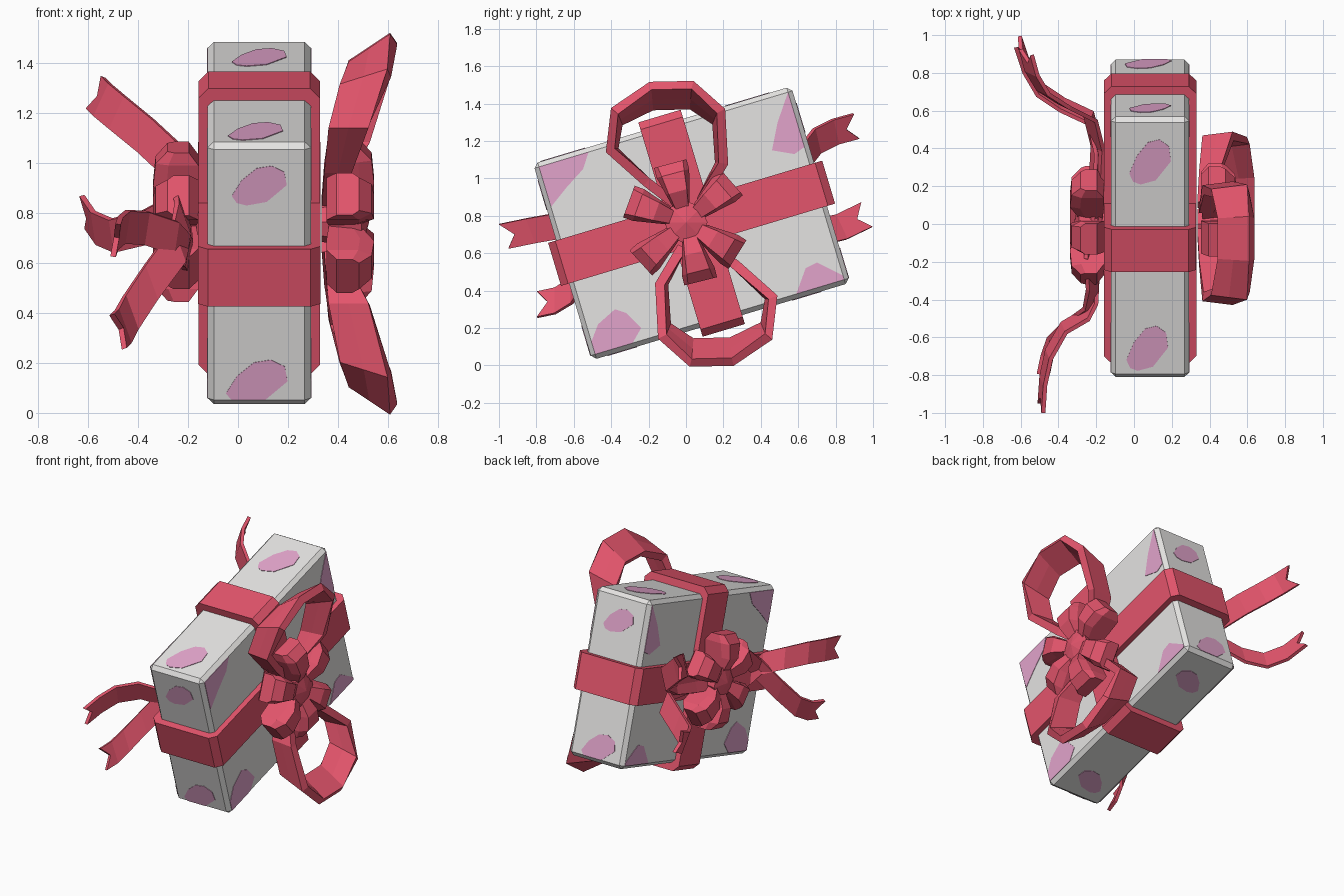
import bpy, bmesh, math
from mathutils import Vector, Matrix

if "Cube" in bpy.data.objects:
    bpy.data.objects.remove(bpy.data.objects["Cube"])

def material(name, rgb):
    m = bpy.data.materials.new(name)
    m.diffuse_color = (*rgb, 1)
    m.use_nodes = True
    m.node_tree.nodes["Principled BSDF"].inputs["Base Color"].default_value = m.diffuse_color
    return m

PAPER = material("pale grey paper", (0.78, 0.77, 0.76))
RED = material("ribbon red", (0.77, 0.09, 0.15))
PINK = material("pink spots", (0.76, 0.37, 0.60))

MID = Vector((0.085, 0.03, 0.76))          # centre of the parcel
TILT = Matrix.Translation(MID) @ Matrix.Rotation(math.radians(16.7), 4, 'X')
HX, HY, HZ = 0.207, 0.72, 0.548            # parcel half sizes
EDGE = 0.025                               # parcel chamfer

def finish(bm, name, mat, matrix=None):
    if matrix is not None:
        bm.transform(matrix)
    bmesh.ops.recalc_face_normals(bm, faces=bm.faces[:])
    me = bpy.data.meshes.new(name)
    bm.to_mesh(me)
    bm.free()
    me.materials.append(mat)
    ob = bpy.data.objects.new(name, me)
    bpy.context.collection.objects.link(ob)
    return ob

def block(name, half, bevel, mat, axis=None):
    """Tilted box, all edges chamfered or only those along one axis."""
    bm = bmesh.new()
    bmesh.ops.create_cube(bm, size=2)
    bmesh.ops.scale(bm, vec=half, verts=bm.verts[:])
    edges = [e for e in bm.edges if axis is None or
             abs((e.verts[0].co - e.verts[1].co)[axis]) > 1e-4]
    bmesh.ops.bevel(bm, geom=edges, offset=bevel, segments=1, affect='EDGES')
    return finish(bm, name, mat, TILT)

def plate(name, pts, normal):
    """Thin flat spot on a parcel side, kept inside the chamfered edge."""
    bm = bmesh.new()
    n = Vector(normal)
    verts = []
    for p in pts:
        q = [c if n[i] else max(EDGE - h, min(h - EDGE, c))
             for i, (c, h) in enumerate(zip(p, (HX, HY, HZ)))]
        verts.append(bm.verts.new(Vector(q) - n * 0.003))
    ext = bmesh.ops.extrude_face_region(bm, geom=[bm.faces.new(verts)])
    bmesh.ops.translate(bm, vec=n * 0.006,
                        verts=[v for v in ext["geom"] if isinstance(v, bmesh.types.BMVert)])
    return finish(bm, name, PINK, TILT)

def strip(name, pts, widths, thick, notch=0.0, matrix=None):
    """Ribbon with thickness along a path; widths are half-width vectors."""
    bm = bmesh.new()
    pts = [Vector(p) for p in pts]
    widths = [Vector(w) for w in widths]
    rings = []
    for i, (p, w) in enumerate(zip(pts, widths)):
        t = (pts[min(i + 1, len(pts) - 1)] - pts[max(i - 1, 0)]).normalized()
        n = t.cross(w).normalized() * thick / 2
        back = t * notch if i == len(pts) - 1 else Vector()
        rings.append([bm.verts.new(q) for q in (p - w + n, p + n - back, p + w + n,
                                                p + w - n, p - n - back, p - w - n)])
    for a, b in zip(rings, rings[1:]):
        for k in range(6):
            j = (k + 1) % 6
            bm.faces.new((a[k], a[j], b[j], b[k]))
    for r in (rings[0], rings[-1]):
        bm.faces.new((r[0], r[1], r[4], r[5]))
        bm.faces.new((r[1], r[2], r[3], r[4]))
    return finish(bm, name, RED, matrix)

# Parcel and the two crossing bands
block("parcel", (HX, HY, HZ), EDGE, PAPER)
block("long_band", (0.245, 0.765, 0.12), 0.04, RED, axis=2)
block("short_band", (0.243, 0.118, 0.598), 0.04, RED, axis=1)

# Spots on the two wide sides (y, z outlines)
SIDE_SPOTS = [
    [(-.82, 1.1), (-.53, 1.17), (-.55, 1.05), (-.64, .95), (-.72, .85), (-.76, .9)],
    [(.545, 1.49), (.49, 1.3), (.46, 1.15), (.58, 1.13), (.64, 1.17), (.57, 1.45)],
    [(-.53, .12), (-.47, .22), (-.38, .3), (-.32, .28), (-.24, .2), (-.28, .1), (-.5, .03)],
    [(.59, .38), (.64, .52), (.7, .55), (.84, .48), (.85, .44)],
]
to_local = TILT.inverted()
for i, spot in enumerate(SIDE_SPOTS):
    for s, side in ((1, "right"), (-1, "left")):
        plate(f"{side}_spot_{i}", [to_local @ Vector((MID.x + s * HX, y, z)) for y, z in spot],
              (s, 0, 0))

# Spots on the ends, top and bottom
BLOB = [(-.11, -.045), (-.07, .02), (-.01, .07), (.05, .08), (.1, .055), (.11, 0),
        (.03, -.07), (-.05, -.085), (-.09, -.075)]
for s in (1, -1):
    for k, (c, size) in enumerate(((0.375, 1.0), (-0.445, 1.12))):
        plate(f"end_spot_{s}_{k}",
              [(-s * a * size - .01 * k, s * HY, c + b * size) for a, b in BLOB], (0, s, 0))
    for k, c in enumerate((0.48, -0.55)):
        stretch = 1.5 if s > 0 else 1.0
        plate(f"face_spot_{s}_{k}",
              [(a - .015 * k, c + b * stretch, s * HZ) for a, b in BLOB], (0, 0, s))

# Two big loops, the lower one turned half round
LOOP = [(.37, -.04, .85), (.40, -.21, .98), (.445, -.395, 1.15), (.51, -.37, 1.33),
        (.54, -.185, 1.44), (.54, .03, 1.445), (.51, .175, 1.33), (.445, .19, 1.08),
        (.38, .08, .88)]
LOOP_W = [(.035, 0, 0), (.055, 0, 0), (.08, -.01, 0), (.095, -.012, .03), (.083, -.005, .055),
          (.083, .005, .055), (.095, .012, .03), (.08, .01, 0), (.035, 0, 0)]
pivot = Vector((0, 0.03, 0.757))
half_turn = (Matrix.Translation(pivot) @ Matrix.Rotation(math.pi, 4, 'X')
             @ Matrix.Translation(-pivot))
strip("upper_loop", LOOP, LOOP_W, 0.052)
strip("lower_loop", LOOP, LOOP_W, 0.052, matrix=half_turn)

# Rosettes on both wide sides: six chunky petals round a faceted knot
# petal stations: radius, bottom height, top height, bottom and top half width
PETAL = [(.05, .03, .15, .035, .03), (.17, .02, .21, .065, .05),
         (.27, .02, .20, .09, .062), (.325, .06, .15, .09, .07)]
def petal(name, matrix):
    bm = bmesh.new()
    rings = []
    for r, lo, hi, wl, wh in PETAL:
        mid = lo + (hi - lo) * 0.7
        rings.append([bm.verts.new((h, r, w)) for h, w in (
            (lo, -wl), (mid, -wl), (hi, -wh), (hi, wh), (mid, wl), (lo, wl))])
    for a, b in zip(rings, rings[1:]):
        for k in range(6):
            j = (k + 1) % 6
            bm.faces.new((a[k], a[j], b[j], b[k]))
    bm.faces.new(rings[0])
    bm.faces.new(rings[-1])
    finish(bm, name, RED, matrix)

def rosette(side, base, sx, scale):
    frame = Matrix.Translation((base, 0, 0.765)) @ Matrix.Diagonal((sx * scale, scale, scale, 1))
    for k, deg in enumerate((105, 41, -32, -76, -138, 160)):
        petal(f"{side}_petal_{k}", frame @ Matrix.Rotation(math.radians(deg), 4, 'X'))
    bm = bmesh.new()
    bmesh.ops.create_cone(bm, cap_ends=True, segments=8, radius1=0.08, radius2=0.115, depth=0.16)
    top = max(bm.faces, key=lambda f: f.calc_center_median().z)
    bmesh.ops.poke(bm, faces=[top], offset=0.03)
    finish(bm, f"{side}_knot", RED,
           frame @ Matrix.Translation((0.08, 0, 0)) @ Matrix.Rotation(math.pi / 2, 4, 'Y'))

rosette("right", 0.335, 1, 1.0)
rosette("left", -0.14, -1, 0.95)

# Four curling ribbon tails with notched ends; each pair crosses near the box edge
TAILS = {
    "tail_high": ([(-.21, .02, .78), (-.2, .2, .82), (-.19, .4, .88), (-.23, .56, .98),
                   (-.37, .63, 1.11), (-.48, .7, 1.2), (-.54, .8, 1.25), (-.57, .91, 1.28)],
                  (.03, -.015, .065)),
    "tail_back": ([(-.21, .02, .78), (-.2, .2, .82), (-.19, .4, .84), (-.23, .56, .82),
                   (-.38, .63, .74), (-.5, .71, .71), (-.57, .83, .74), (-.615, .965, .805)],
                  (-.01, -.03, .065)),
    "tail_front": ([(-.21, -.02, .7), (-.2, -.2, .63), (-.21, -.4, .65), (-.25, -.48, .7),
                    (-.37, -.55, .74), (-.45, -.69, .745), (-.48, -.83, .72), (-.49, -.975, .69)],
                   (.01, -.025, .065)),
    "tail_low": ([(-.22, 0, .84), (-.23, -.18, .85), (-.22, -.35, .77), (-.24, -.45, .67),
                  (-.35, -.53, .52), (-.43, -.61, .4), (-.46, -.7, .345), (-.48, -.795, .325)],
                 (-.025, 0, .068)),
}
for name, (path, w) in TAILS.items():
    strip(name, path, [w] * len(path), 0.022, notch=0.06)
